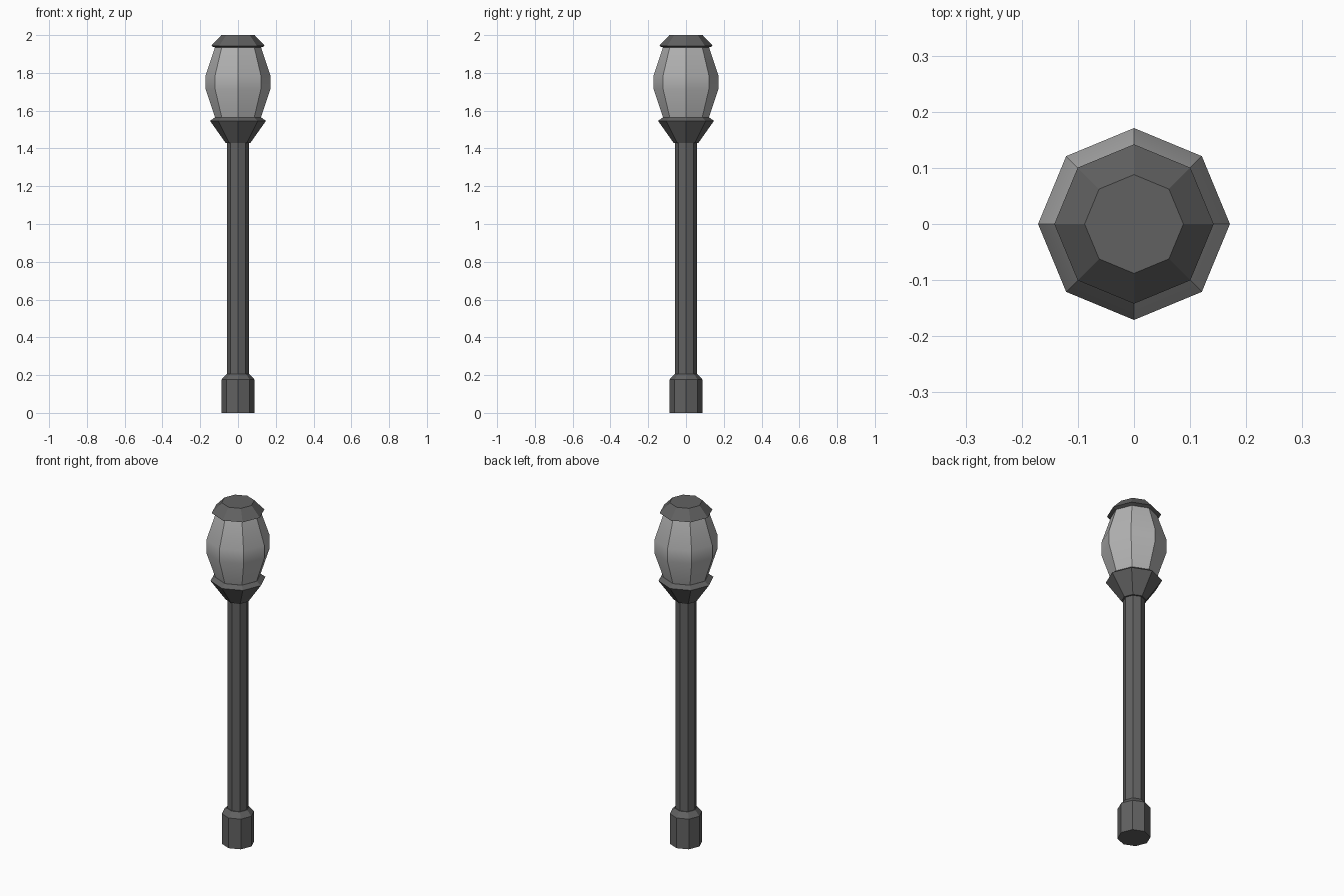
import bpy, bmesh, math

if "Cube" in bpy.data.objects:
    bpy.data.objects.remove(bpy.data.objects["Cube"])

SIDES = 8


def material(name, value):
    mat = bpy.data.materials.new(name)
    mat.diffuse_color = (value, value, value, 1)
    mat.use_nodes = True
    mat.node_tree.nodes["Principled BSDF"].inputs["Base Color"].default_value = mat.diffuse_color
    return mat


def lathe(name, profile, mat):
    """Octagonal solid from (radius, height) rings, capped at both ends."""
    bm = bmesh.new()
    rings = []
    for r, z in profile:
        rings.append([bm.verts.new((r * math.cos(2 * math.pi * i / SIDES),
                                    r * math.sin(2 * math.pi * i / SIDES), z))
                      for i in range(SIDES)])
    for low, high in zip(rings, rings[1:]):
        for i in range(SIDES):
            j = (i + 1) % SIDES
            bm.faces.new((low[i], low[j], high[j], high[i]))
    bm.faces.new(rings[0][::-1])
    bm.faces.new(rings[-1])
    mesh = bpy.data.meshes.new(name)
    bm.to_mesh(mesh)
    bm.free()
    mesh.materials.append(mat)
    obj = bpy.data.objects.new(name, mesh)
    bpy.context.collection.objects.link(obj)
    return obj


iron = material("dark_iron", 0.12)
glass = material("grey_glass", 0.45)

# Foot with chamfered top
lathe("base", [(0.087, 0), (0.087, 0.177), (0.06, 0.207)], iron)

# Slim post
lathe("pole", [(0.057, 0.19), (0.057, 1.44)], iron)

# Flared cup holding the lantern
lathe("lamp_holder", [(0.066, 1.43), (0.148, 1.546), (0.122, 1.565)], iron)

# Bulging glass, softened vertically but faceted around
globe = lathe("lamp_globe", [(0.12, 1.56), (0.171, 1.713), (0.171, 1.788), (0.121, 1.938)], glass)
bpy.context.view_layer.objects.active = globe
globe.select_set(True)
bpy.ops.object.shade_smooth_by_angle(angle=math.radians(30))

# Lid
lathe("lamp_cap", [(0.121, 1.934), (0.142, 1.943), (0.088, 2.0)], iron)
